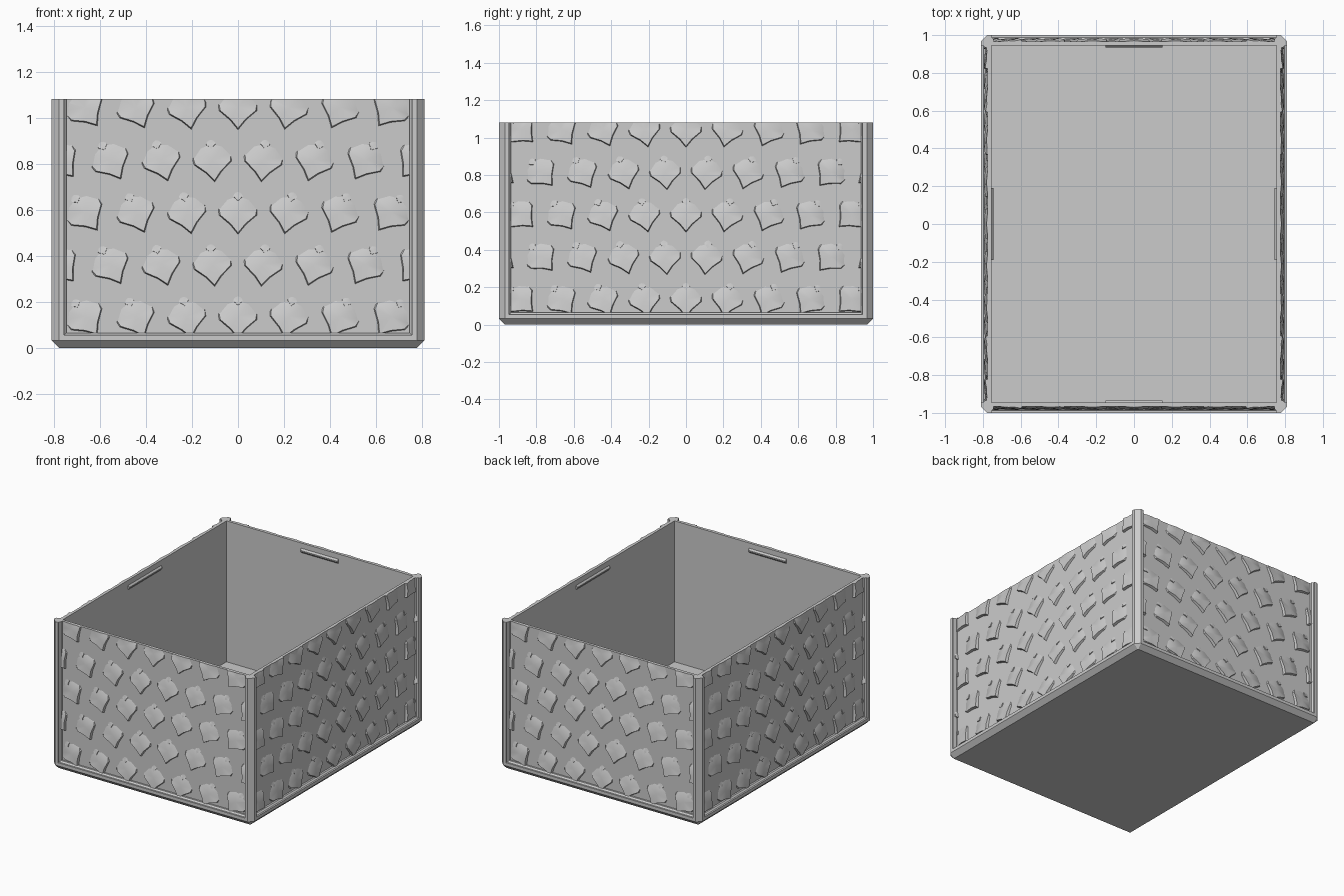
import bpy, bmesh, math
from mathutils import Matrix, Vector

cube = bpy.data.objects.get("Cube")
if cube:
    bpy.data.objects.remove(cube, do_unlink=True)

HX, HY, TOP = 0.81, 1.0, 1.08      # outer half sizes and height
WALL, RECESS, CHAMFER = 0.055, 0.035, 0.032

grey = bpy.data.materials.new("plain grey")
grey.use_nodes = True
GREY = (0.6, 0.6, 0.6, 1)
grey.diffuse_color = GREY
grey.node_tree.nodes["Principled BSDF"].inputs["Base Color"].default_value = GREY


def make_object(name, bm):
    bmesh.ops.recalc_face_normals(bm, faces=bm.faces)
    mesh = bpy.data.meshes.new(name)
    bm.to_mesh(mesh)
    bm.free()
    mesh.materials.append(grey)
    obj = bpy.data.objects.new(name, mesh)
    bpy.context.scene.collection.objects.link(obj)
    return obj


def loft(rings, bm=None):
    """Closed solid through rings of equal length."""
    bm = bm or bmesh.new()
    loops = [[bm.verts.new(p) for p in ring] for ring in rings]
    n = len(loops[0])
    for a, b in zip(loops, loops[1:]):
        for i in range(n):
            j = (i + 1) % n
            bm.faces.new((a[i], a[j], b[j], b[i]))
    bm.faces.new(loops[0][::-1])
    bm.faces.new(loops[-1])
    return bm


def rect(hx, hy, z, cut=0.0):
    """Rectangle ring, with clipped corners when cut is given."""
    if not cut:
        return [(-hx, -hy, z), (hx, -hy, z), (hx, hy, z), (-hx, hy, z)]
    ring = []
    for sx, sy in ((-1, -1), (1, -1), (1, 1), (-1, 1)):
        pair = [(sx * hx, sy * (hy - cut), z), (sx * (hx - cut), sy * hy, z)]
        ring += pair if sx == sy else pair[::-1]
    return ring


# The four sides: name, turn about z, outer distance, half width, half clip length
SIDES = [("front", 0, HY, HX, 0.15), ("left", 90, HX, HY, 0.19),
         ("back", 180, HY, HX, 0.15), ("right", 270, HX, HY, 0.19)]


def side_matrix(turn, dist):
    """Local x runs along the side, y goes up, z points outward."""
    return (Matrix.Rotation(math.radians(turn), 4, "Z")
            @ Matrix.Translation((0, -dist, 0)) @ Matrix.Rotation(math.pi / 2, 4, "X"))


# Box body: chamfered block, hollowed, with a recessed panel on each side
body = make_object("box_body", loft([
    rect(HX - CHAMFER, HY - CHAMFER, 0, 0.004),
    rect(HX, HY, CHAMFER, CHAMFER), rect(HX, HY, TOP, CHAMFER)]))
cutters = [make_object("cavity_cutter", loft([
    rect(HX - WALL, HY - WALL, 0.05), rect(HX - WALL, HY - WALL, TOP + 0.1)]))]
for name, turn, dist, half, clip in SIDES:
    def opening(h, w, low):
        return [(-w, low, h), (w, low, h), (w, TOP + 0.1, h), (-w, TOP + 0.1, h)]
    bm = loft([opening(-RECESS, half - 0.065, 0.065), opening(-0.022, half - 0.065, 0.065),
               opening(-0.012, half - 0.055, 0.055), opening(0.05, half - 0.055, 0.055)])
    bm.transform(side_matrix(turn, dist))
    cutters.append(make_object(name + "_cutter", bm))
for c in cutters:
    c.hide_render = True
    mod = body.modifiers.new(c.name, "BOOLEAN")
    mod.operation, mod.solver, mod.object = "DIFFERENCE", "EXACT", c
graph = bpy.context.evaluated_depsgraph_get()
cut_mesh = bpy.data.meshes.new_from_object(body.evaluated_get(graph))
body.modifiers.clear()
body.data = cut_mesh
for c in cutters:
    bpy.data.objects.remove(c, do_unlink=True)

# Right half of one scale, tip first: across, up, lip height
HALF_SCALE = [(0, -0.1, 0.02), (0.035, -0.057, 0.018), (0.085, -0.015, 0.012),
              (0.092, 0.02, -0.001), (0.06, 0.07, -0.002), (0, 0.09, -0.002)]


def add_scale(bm, x, y, angle, size, lift, base=0.0):
    """Pointed scale with a raised lip at its tip, fading into the panel."""
    outline = HALF_SCALE + [(-u, v, h) for u, v, h in HALF_SCALE[-2:0:-1]]
    place = Matrix.Translation((x, y, base)) @ Matrix.Rotation(angle, 4, "Z")
    low = [bm.verts.new(place @ Vector((u * size, v * size, -0.008))) for u, v, h in outline]
    lip = [bm.verts.new(place @ Vector((u * size * 0.9, v * size * 0.9, h * lift)))
           for u, v, h in outline]
    centre = bm.verts.new(place @ Vector((0, 0, 0.011 * lift)))
    bm.faces.new(low[::-1])
    n = len(low)
    for i in range(n):
        j = (i + 1) % n
        bm.faces.new((low[i], low[j], lip[j], lip[i]))
        bm.faces.new((lip[i], lip[j], centre))


# Scale rows on each panel; tips lean toward the middle of the side
STEP, ROW = 0.222, 0.227
for name, turn, dist, half, clip in SIDES:
    bm = bmesh.new()
    for row in range(-3, 4):
        for col in range(-5, 6):
            x = (col + 0.5 * (row % 2)) * STEP
            y = 0.59 + row * ROW
            lean = -math.radians(52) * x
            add_scale(bm, x, y, lean, 1.0, 1.0)
            up = Vector((-math.sin(lean), math.cos(lean))) * 0.07
            add_scale(bm, x + up.x, y + up.y, lean, 0.25, 0.4)
    # Trim the scales to the panel opening
    w = half - 0.065
    for point, normal in (((w, 0, 0), (1, 0, 0)), ((-w, 0, 0), (-1, 0, 0)),
                          ((0, TOP, 0), (0, 1, 0)), ((0, 0.065, 0), (0, -1, 0))):
        bmesh.ops.bisect_plane(bm, geom=bm.verts[:] + bm.edges[:] + bm.faces[:],
                               plane_co=point, plane_no=normal, clear_outer=True)
        bmesh.ops.holes_fill(bm, edges=[e for e in bm.edges if e.is_boundary], sides=0)
    bm.transform(side_matrix(turn, dist - RECESS))
    scales = make_object(name + "_scales", bm)
    bpy.ops.object.select_all(action="DESELECT")
    scales.select_set(True)
    bpy.context.view_layer.objects.active = scales
    bpy.ops.object.shade_smooth_by_angle(angle=math.radians(30))

    # Snap ridge inside the rim
    ridge = [(1.01, 0.004), (1.01, 0), (1.022, -0.01), (1.03, -0.01), (1.042, 0), (1.042, 0.004)]
    bm = loft([[(s * clip, y, h) for y, h in ridge] for s in (-1, 1)])
    bm.transform(side_matrix(turn, dist - WALL))
    make_object(name + "_snap_ridge", bm)
